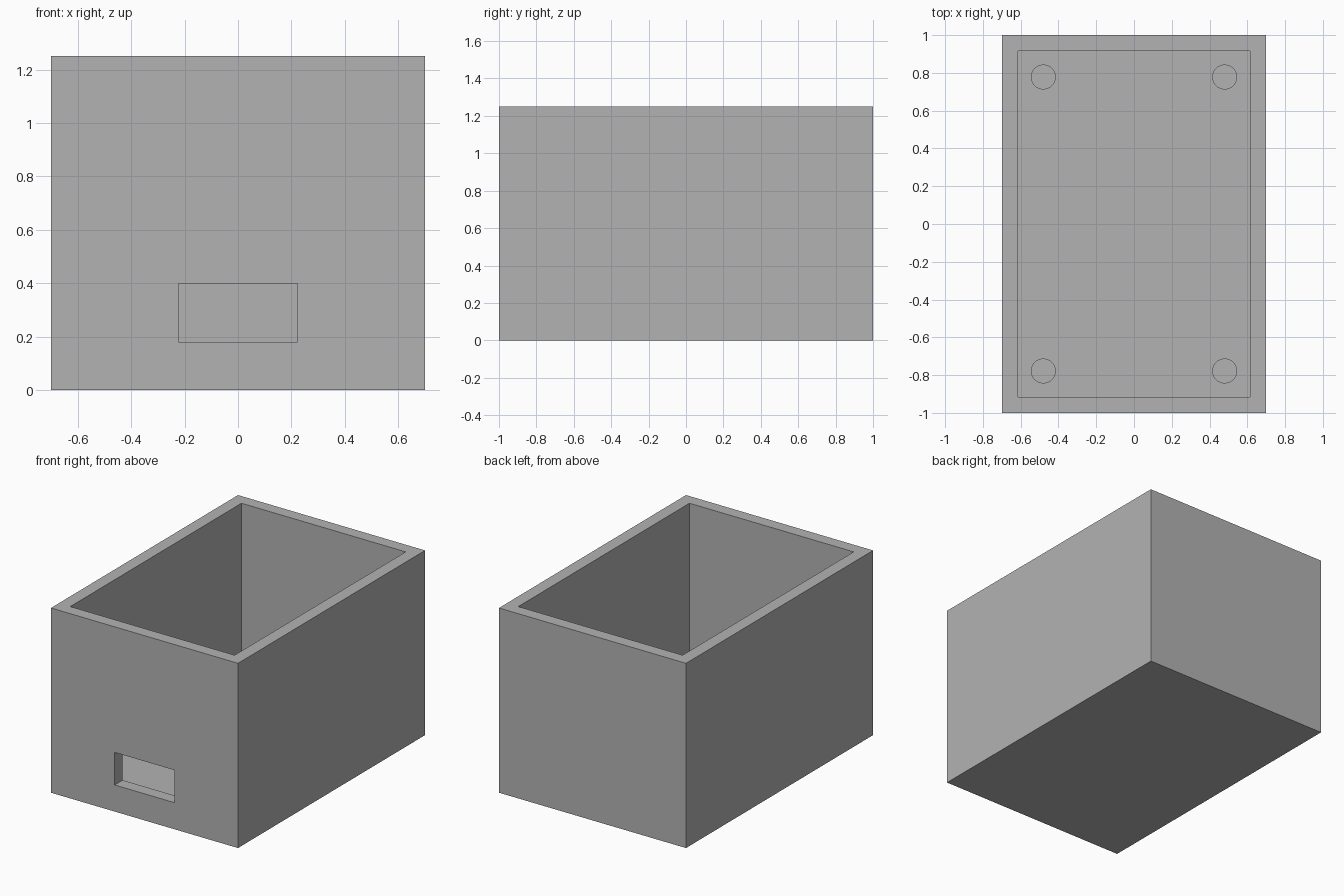
import bpy

if "Cube" in bpy.data.objects:
    bpy.data.objects.remove(bpy.data.objects["Cube"])

W, L, H = 1.40, 2.0, 1.25      # outer size
WALL = 0.085                   # wall and floor thickness
POST_TOP = 0.18

grey = bpy.data.materials.new("light grey")
grey.diffuse_color = (0.45, 0.45, 0.45, 1)
grey.use_nodes = True
grey.node_tree.nodes["Principled BSDF"].inputs["Base Color"].default_value = grey.diffuse_color


def block(name, lo, hi):
    """Box between two opposite corners."""
    bpy.ops.mesh.primitive_cube_add(size=1, location=[(a + b) / 2 for a, b in zip(lo, hi)])
    ob = bpy.context.object
    ob.name = name
    ob.scale = [b - a for a, b in zip(lo, hi)]
    bpy.ops.object.transform_apply(location=True, rotation=False, scale=True)
    return ob


def cut(target, cutter):
    """Subtract the cutter, then discard it."""
    mod = target.modifiers.new("cut", 'BOOLEAN')
    mod.operation = 'DIFFERENCE'
    mod.solver = 'EXACT'
    mod.object = cutter
    bpy.context.view_layer.objects.active = target
    bpy.ops.object.modifier_apply(modifier=mod.name)
    bpy.data.objects.remove(cutter)


# Open-topped case with a cavity and a port opening in the front wall
case = block("case", (-W / 2, -L / 2, 0), (W / 2, L / 2, H))
case.data.materials.append(grey)
cut(case, block("cavity_cutter", (-W / 2 + WALL, -L / 2 + WALL, WALL),
                (W / 2 - WALL, L / 2 - WALL, H + 0.2)))
cut(case, block("port_cutter", (-0.223, -L / 2 - 0.1, 0.18),
                (0.223, -L / 2 + WALL + 0.1, 0.40)))

# Four mounting posts rising from the floor
for side, x in (("left", -0.48), ("right", 0.48)):
    for end, y in (("front", -0.778), ("back", 0.778)):
        base = WALL - 0.01
        bpy.ops.mesh.primitive_cylinder_add(vertices=48, radius=0.066, depth=POST_TOP - base,
                                            location=(x, y, (POST_TOP + base) / 2))
        post = bpy.context.object
        post.name = f"mounting_post_{end}_{side}"
        post.data.materials.append(grey)
        bpy.ops.object.shade_smooth_by_angle()
